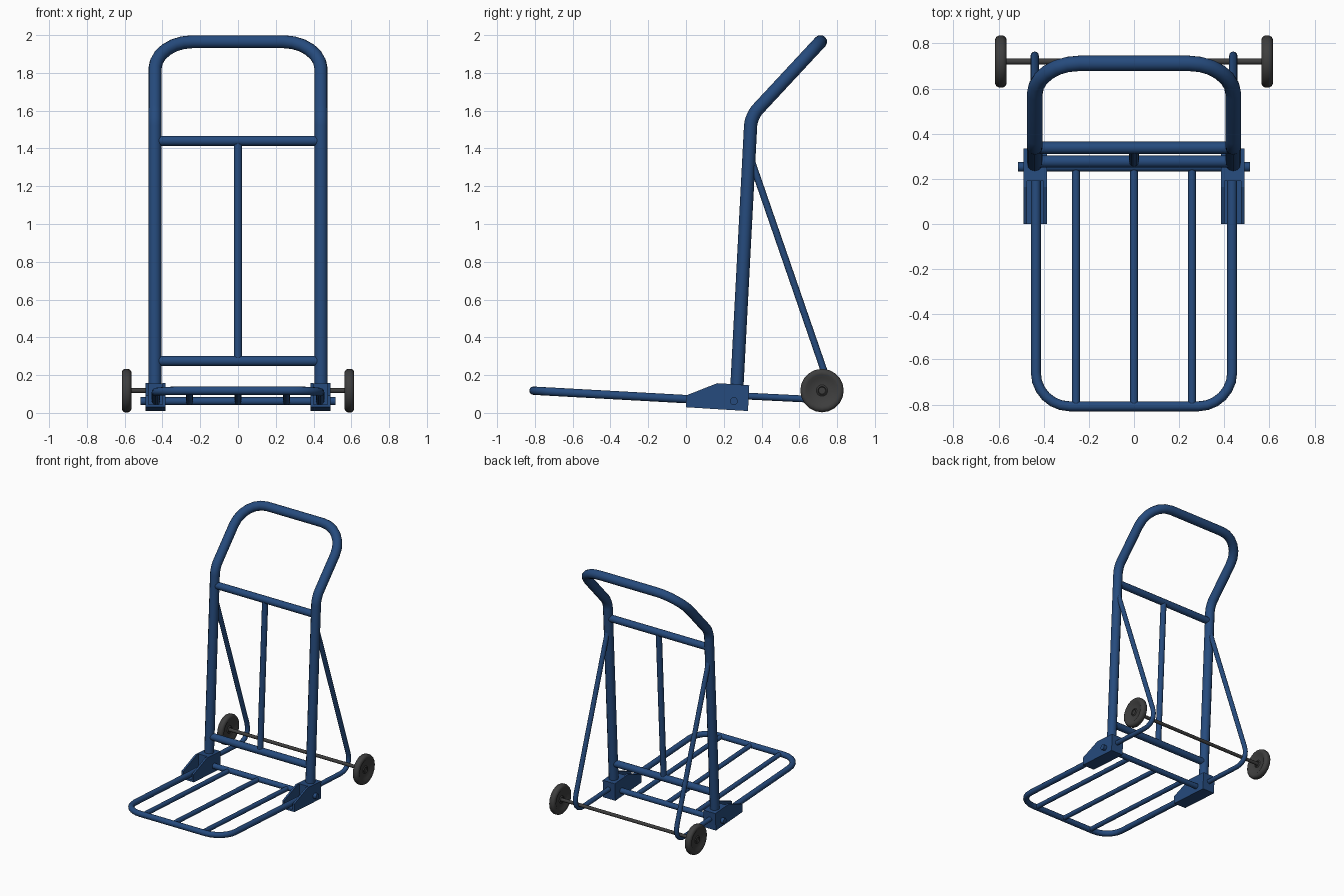
import bpy, bmesh, math
from mathutils import Vector

if "Cube" in bpy.data.objects:
    bpy.data.objects.remove(bpy.data.objects["Cube"])


def material(name, colour):
    m = bpy.data.materials.new(name)
    m.diffuse_color = (*colour, 1)
    m.use_nodes = True
    m.node_tree.nodes["Principled BSDF"].inputs["Base Color"].default_value = m.diffuse_color
    return m


BLUE = material("blue paint", (0.019, 0.070, 0.205))
DARK = material("dark grey rubber", (0.048, 0.048, 0.048))


def fillet(pts, radii, steps=6):
    """Round inner corners of a polyline; radius is the setback along each leg."""
    pts = [Vector(p) for p in pts]
    out = [pts[0]]
    for i in range(1, len(pts) - 1):
        p, r = pts[i], radii[i - 1]
        a = p + (pts[i - 1] - p).normalized() * r
        b = p + (pts[i + 1] - p).normalized() * r
        # slightly fuller than a quadratic curve, close to a true arc
        k = 0.55
        c, d = a.lerp(p, k), b.lerp(p, k)
        for s in range(steps + 1):
            t = s / steps
            u = 1 - t
            out.append(a * u**3 + c * 3 * u * u * t + d * 3 * u * t * t + b * t**3)
    out.append(pts[-1])
    return out


def smooth(ob):
    bpy.ops.object.select_all(action='DESELECT')
    ob.select_set(True)
    bpy.context.view_layer.objects.active = ob
    bpy.ops.object.shade_smooth_by_angle(angle=math.radians(40))


def tube(name, pts, radius, mat=BLUE):
    cu = bpy.data.curves.new(name, 'CURVE')
    cu.dimensions = '3D'
    cu.bevel_depth = radius
    cu.bevel_resolution = 4
    cu.use_fill_caps = True
    sp = cu.splines.new('POLY')
    sp.points.add(len(pts) - 1)
    for q, p in zip(sp.points, pts):
        q.co = (*p, 1)
    cu.materials.append(mat)
    ob = bpy.data.objects.new(name, cu)
    bpy.context.collection.objects.link(ob)
    bpy.ops.object.select_all(action='DESELECT')
    ob.select_set(True)
    bpy.context.view_layer.objects.active = ob
    bpy.ops.object.convert(target='MESH')
    ob = bpy.context.view_layer.objects.active
    smooth(ob)
    return ob


def mesh_object(name, bm, mat):
    bmesh.ops.recalc_face_normals(bm, faces=bm.faces)
    me = bpy.data.meshes.new(name)
    bm.to_mesh(me)
    bm.free()
    me.materials.append(mat)
    ob = bpy.data.objects.new(name, me)
    bpy.context.collection.objects.link(ob)
    return ob


def extrude_profile(bm, profile, x0, x1):
    """Prism of a (y, z) outline between two x positions."""
    f = bm.faces.new([bm.verts.new((x0, y, z)) for y, z in profile])
    r = bmesh.ops.extrude_face_region(bm, geom=[f])
    vs = [v for v in r['geom'] if isinstance(v, bmesh.types.BMVert)]
    bmesh.ops.translate(bm, vec=(x1 - x0, 0, 0), verts=vs)


def back_y(z):
    return 0.27 + 0.0525 * (z - 0.15)


def deck_z(y):
    return 0.073 - 0.055 * y


# Upright frame with bent-back looped handle
X = 0.44
knee = (back_y(1.57), 1.57)
half = [(0.04, back_y(0.04)), ]
frame = fillet(
    [(-X, back_y(0.06), 0.06), (-X, *knee), (-X, 0.712, 1.965),
     (X, 0.712, 1.965), (X, *knee), (X, back_y(0.06), 0.06)],
    [0.05, 0.2, 0.2, 0.05])
tube("upright_frame", frame, 0.035)

# Back rest bars
for name, z in (("upper_crossbar", 1.44), ("lower_crossbar", 0.275)):
    tube(name, [(-0.42, back_y(z), z), (0.42, back_y(z), z)], 0.027)
tube("centre_upright", [(0, back_y(0.275), 0.275), (0, back_y(1.44), 1.44)], 0.022)

# Folding deck: rounded loop, slats and pivot rod
P, F = 0.435, -0.808
deck = fillet([(-P, 0.25, deck_z(0.25)), (-P, F, deck_z(F)),
               (P, F, deck_z(F)), (P, 0.25, deck_z(0.25))], [0.15, 0.15])
tube("deck_loop", deck, 0.022)
for i, x in enumerate((-0.257, 0, 0.257)):
    tube(f"deck_slat_{i + 1}", [(x, F, deck_z(F)), (x, 0.25, deck_z(0.25))], 0.018)
tube("pivot_rod", [(-0.515, 0.253, 0.062), (0.515, 0.253, 0.062)], 0.021)

# Wheel outline as (distance from axle, offset across width)
WHEEL = [(0, 0.012), (0.018, 0.012), (0.022, 0.018), (0.03, 0.012),
         (0.07, 0.014), (0.085, 0.024), (0.1, 0.025), (0.110, 0.019), (0.115, 0.009)]
WHEEL += [(r, -w) for r, w in reversed(WHEEL)]
AY, AZ = 0.72, 0.118

for s, side in ((-1, "left"), (1, "right")):
    # Hinge bracket: closed block at the rear, open channel towards the deck
    bm = bmesh.new()
    extrude_profile(bm, [(0.19, 0.018), (0.19, 0.156), (0.335, 0.146), (0.328, 0.010)],
                    s * 0.385, s * 0.49)
    cheek = [(0, 0.03), (0, 0.092), (0.165, 0.157), (0.19, 0.156), (0.19, 0.018)]
    for a, b in ((0.385, 0.4), (0.475, 0.49)):
        extrude_profile(bm, cheek, s * a, s * b)
    extrude_profile(bm, [(0, 0.03), (0, 0.045), (0.19, 0.033), (0.19, 0.018)],
                    s * 0.4, s * 0.475)
    mesh_object(f"hinge_bracket_{side}", bm, BLUE)

    # Rear strut: out from the bracket, round the axle and up to the frame
    strut = fillet([(s * X, 0.3, 0.09), (s * X, 0.785, 0.066), (s * X, 0.345, 1.34)],
                   [0.14])
    tube(f"rear_strut_{side}", strut, 0.018)

    # Wheel, lathed round the axle
    bm = bmesh.new()
    vs = [bm.verts.new((s * 0.59 + s * w, AY, AZ + r)) for r, w in WHEEL]
    es = [bm.edges.new(e) for e in zip(vs, vs[1:])]
    bmesh.ops.spin(bm, geom=vs + es, cent=(0, AY, AZ), axis=(1, 0, 0),
                   angle=math.tau, steps=20)
    bmesh.ops.remove_doubles(bm, verts=bm.verts, dist=0.0005)
    smooth(mesh_object(f"wheel_{side}", bm, DARK))

# Axle
tube("axle", [(-0.6, AY, AZ), (0.6, AY, AZ)], 0.013, DARK)
